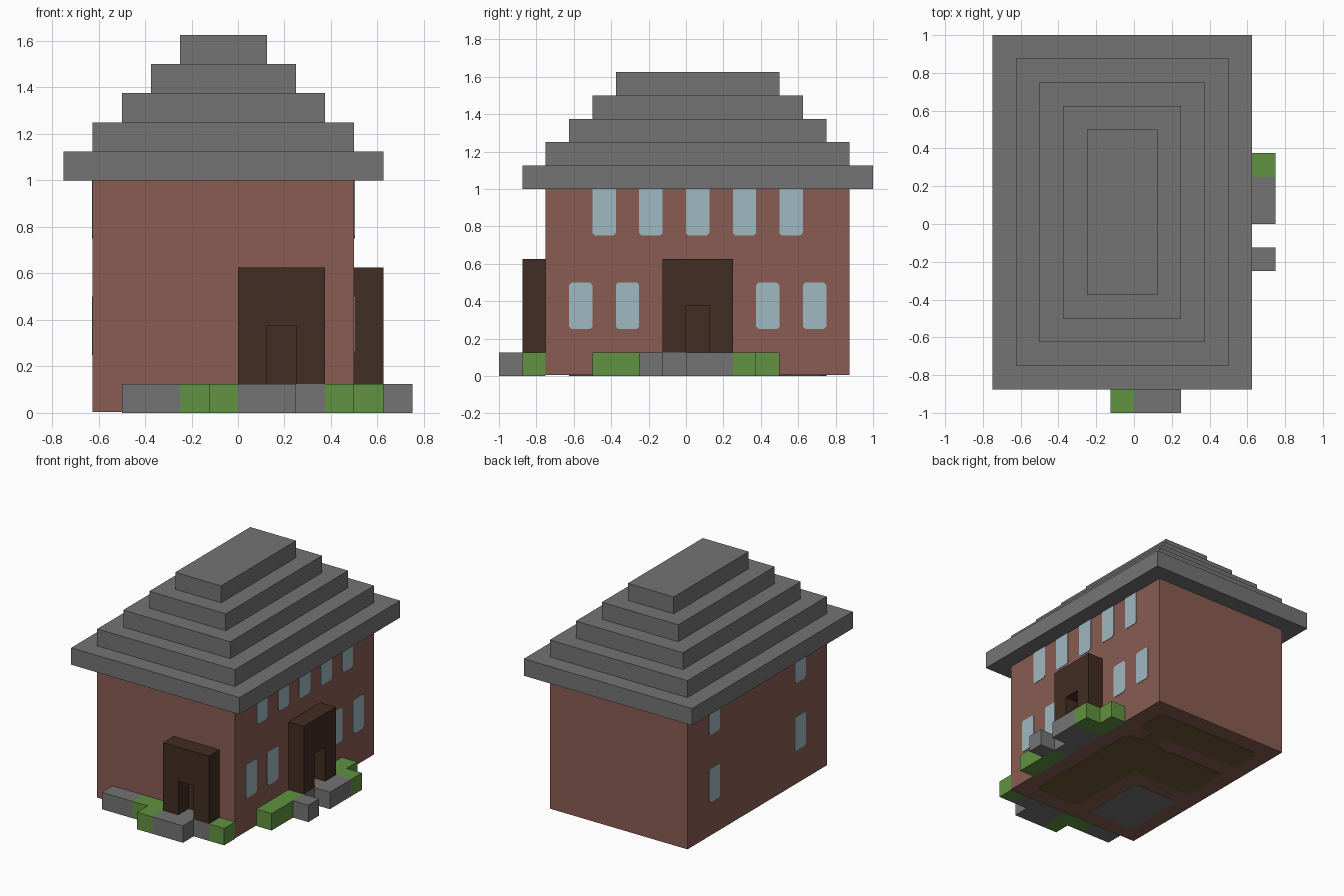
import bpy
import bmesh

if "Cube" in bpy.data.objects:
    bpy.data.objects.remove(bpy.data.objects["Cube"])

U = 0.125      # building block size
T = 0.004      # thickness of painted plates


def material(name, r, g, b):
    m = bpy.data.materials.new(name)
    m.use_nodes = True
    m.diffuse_color = (r, g, b, 1)
    m.node_tree.nodes["Principled BSDF"].inputs["Base Color"].default_value = (r, g, b, 1)
    return m


BRICK = material("red_brick", .25, .108, .084)
STONE = material("grey_stone", .175, .175, .175)
GRASS = material("hedge_green", .12, .29, .053)
GLASS = material("pale_blue_glass", .35, .48, .535)
WOOD = material("dark_wood", .053, .026, .016)
FLOOR = material("olive_floor", .15, .097, .035)


def finish(name, bm, mat):
    bmesh.ops.recalc_face_normals(bm, faces=bm.faces)
    mesh = bpy.data.meshes.new(name)
    bm.to_mesh(mesh)
    bm.free()
    mesh.materials.append(mat)
    ob = bpy.data.objects.new(name, mesh)
    bpy.context.collection.objects.link(ob)
    return ob


def prism(name, outline, offset, mat):
    """Extrude a closed outline of 3D points along an offset."""
    bm = bmesh.new()
    face = bm.faces.new([bm.verts.new(p) for p in outline])
    ext = bmesh.ops.extrude_face_region(bm, geom=[face])
    verts = [v for v in ext["geom"] if isinstance(v, bmesh.types.BMVert)]
    bmesh.ops.translate(bm, verts=verts, vec=offset)
    return finish(name, bm, mat)


def box(name, x0, x1, y0, y1, z0, z1, mat):
    """Box with its limits given in blocks."""
    base = [(x * U, y * U, z0 * U) for x, y in ((x0, y0), (x1, y0), (x1, y1), (x0, y1))]
    return prism(name, base, (0, 0, (z1 - z0) * U), mat)


def clipped(a0, a1, b0, b1, c, clip_top=True):
    """Rectangle outline with clipped corners."""
    t = c if clip_top else 0
    pts = [(a0 + c, b0), (a1 - c, b0), (a1, b0 + c), (a1, b1 - t)]
    pts += [(a1 - t, b1), (a0 + t, b1)] if t else []
    return pts + [(a0, b1 - t), (a0, b0 + c)]


# Brick walls, raised slightly for the floor plates
box("house_walls", -5, 4, -6, 7, T / U, 8, BRICK)

# Stepped roof
for i in range(5):
    box(f"roof_step_{i + 1}", -6 + i, 5 - i, -7 + i, 8 - i, 8 + i, 9 + i, STONE)


# Windows on the two long walls
def window(name, x, side, y, z):
    top_open = z + 2 < 8
    outline = [(x * U, a, b) for a, b in
               clipped(y * U, (y + 1) * U, z * U, (z + 2) * U, .014, top_open)]
    prism(name, outline, (side * T, 0, 0), GLASS)


for y in (-5, -3, 3, 5):
    window("right_lower_window", 4, 1, y, 2)
for y in (-4, -2, 0, 2, 4):
    window("right_upper_window", 4, 1, y, 6)
for y in (-4, 4):
    for z in (2, 6):
        window("left_wall_window", -5, -1, y, z)

# Front porch: arch profile in x and z, pushed outward in y
arch = [(0, 1), (1, 1), (1, 3), (2, 3), (2, 1), (3, 1), (3, 5), (0, 5)]
prism("front_porch", [(a * U, -6 * U, z * U) for a, z in arch], (0, -U, 0), WOOD)
box("front_door", 1, 2, -6 - T / U, -6, 1, 3, WOOD)

# Side porch: same profile turned onto the long wall
prism("side_porch", [(4 * U, (a - 1) * U, z * U) for a, z in arch], (U, 0, 0), WOOD)
box("side_door", 4, 4 + T / U, 0, 1, 1, 3, WOOD)

# Front path and hedges: x0, x1, y0, y1
for name, mat, limits in (
    ("front_left_paving", STONE, (-4, -2, -7, -6)),
    ("front_hedge_inner", GRASS, (-2, 0, -7, -6)),
    ("front_hedge_outer", GRASS, (-1, 0, -8, -7)),
    ("front_threshold", STONE, (0, 3, -7, -6)),
    ("front_step", STONE, (0, 2, -8, -7)),
    ("front_corner_hedge", GRASS, (3, 4, -7, -6)),
    # Side path and hedges
    ("side_hedge_near", GRASS, (4, 5, -4, -1)),
    ("side_post", STONE, (5, 6, -2, -1)),
    ("side_threshold", STONE, (4, 5, -1, 2)),
    ("side_step", STONE, (5, 6, 0, 2)),
    ("side_hedge_far", GRASS, (4, 5, 2, 4)),
    ("side_hedge_outer", GRASS, (5, 6, 2, 3)),
):
    box(name, *limits, 0, 1, mat)

# Room floors seen on the underside
for name, mat, limits, clip in (
    ("bath_floor", STONE, (-4, -1, -5, -1), .03),
    ("back_room_floor", FLOOR, (-4, 3, 4, 6), .03),
    ("middle_room_floor", FLOOR, (-4, 0, 0, 3), .03),
    ("hall_floor", FLOOR, (0, 3, -5, 3), .03),
    ("doorway_floor", FLOOR, (1, 2, 3, 4), 0.001),
):
    prism(name, [(x, y, 0) for x, y in clipped(*(v * U for v in limits), clip)],
          (0, 0, T), mat)
